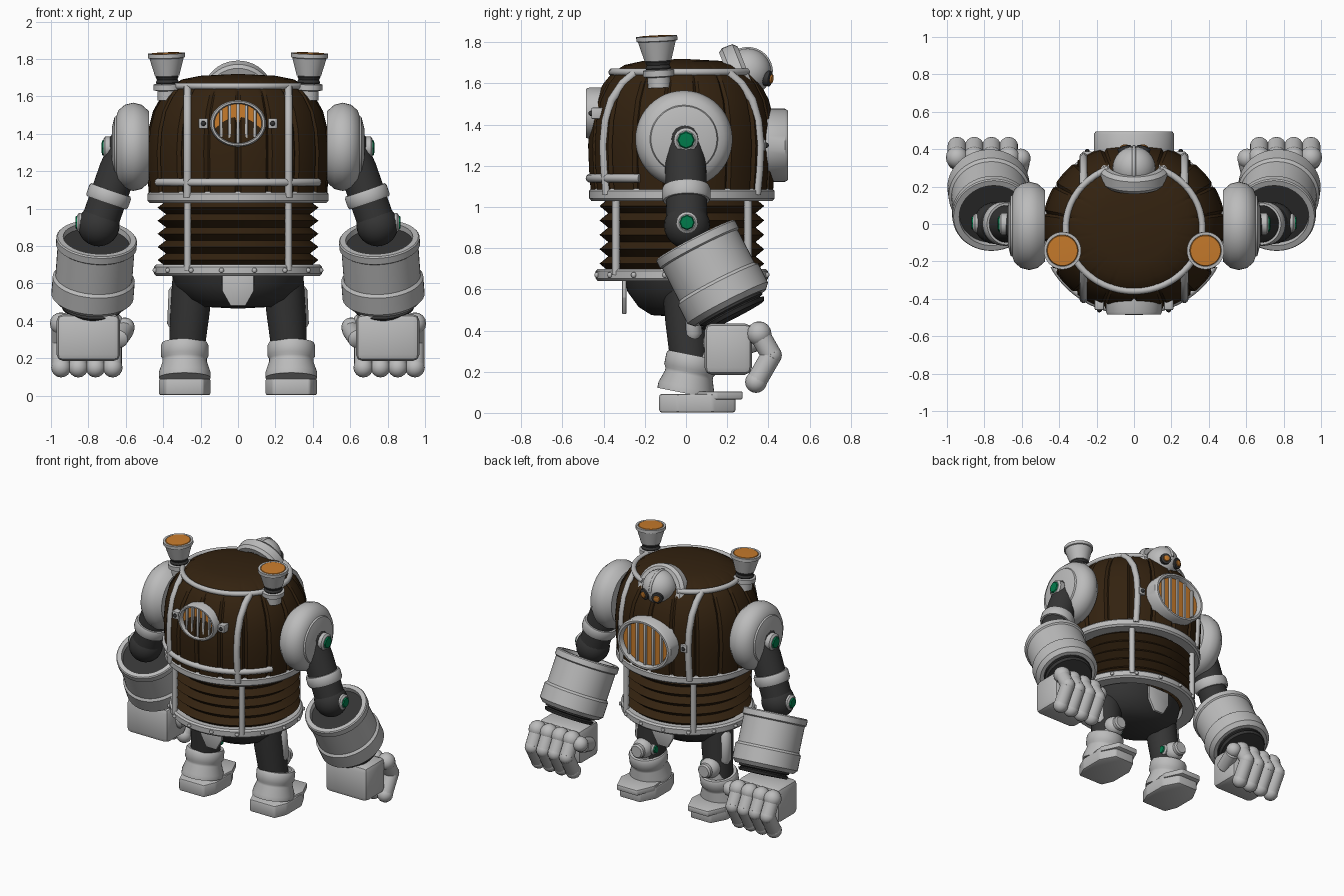
import bpy, bmesh
from math import sin, cos, pi, radians, sqrt
from mathutils import Vector, Matrix

if "Cube" in bpy.data.objects:
    bpy.data.objects.remove(bpy.data.objects["Cube"])


def material(name, rgb):
    m = bpy.data.materials.new(name)
    m.use_nodes = True
    m.diffuse_color = (*rgb, 1)
    m.node_tree.nodes["Principled BSDF"].inputs["Base Color"].default_value = (*rgb, 1)
    return m


STEEL = material("light steel", (.5, .5, .5))
DARK = material("dark rubber", (.035, .035, .035))
WOOD = material("dark wood", (.033, .016, .005))
AMBER = material("amber", (.58, .2, .025))
GREEN = material("green gem", (0, .2, .07))
CY, SY = -.02, .93      # body centre and depth ratio


def finish(name, bm, mat, angle=35):
    bmesh.ops.remove_doubles(bm, verts=bm.verts, dist=.0001)
    bmesh.ops.recalc_face_normals(bm, faces=bm.faces)
    me = bpy.data.meshes.new(name)
    bm.to_mesh(me)
    bm.free()
    me.shade_smooth()
    me.set_sharp_from_angle(angle=radians(angle))
    me.materials.append(mat)
    ob = bpy.data.objects.new(name, me)
    bpy.context.collection.objects.link(ob)
    return ob


def lathe(name, prof, mat, loc=(0, 0, 0), axis=(0, 0, 1), seg=40, sx=1, sy=1,
          closed=False, groove=0):
    """Spin (radius, height) points around an axis; groove cuts plank seams."""
    bm = bmesh.new()
    rows = []
    for r, h in prof:
        row = []
        for i in range(seg):
            a = 2 * pi * i / seg + pi / 2
            k = r * (.965 if groove and i % groove == 0 and r > .36 else 1)
            row.append(bm.verts.new((k * sx * cos(a), k * sy * sin(a), h)))
        rows.append(row)
    pairs = list(zip(rows, rows[1:])) + ([(rows[-1], rows[0])] if closed else [])
    for p, q in pairs:
        for i in range(seg):
            j = (i + 1) % seg
            bm.faces.new((p[i], p[j], q[j], q[i]))
    d = Vector(axis)
    rot = d.to_track_quat('Z', 'Y').to_matrix().to_4x4() if d.xy.length > 0 else Matrix()
    bm.transform(Matrix.Translation(loc) @ rot)
    return finish(name, bm, mat)


def rod(name, a, b, prof, mat, seg=32):
    """Lathe from a to b with heights given as fractions of the length."""
    d = Vector(b) - Vector(a)
    return lathe(name, [(r, t * d.length) for r, t in prof], mat, a, d, seg)


def ball(name, loc, r, mat, seg=24):
    bm = bmesh.new()
    bmesh.ops.create_uvsphere(bm, u_segments=seg, v_segments=seg // 2, radius=r)
    bm.transform(Matrix.Translation(loc))
    return finish(name, bm, mat)


def prism(name, pts, depth, mat, loc, upright=False, bevel=.012):
    """Extrude an outline along z, or along y when upright."""
    bm = bmesh.new()
    f = bm.faces.new([bm.verts.new((x, y, -depth / 2)) for x, y in pts])
    top = bmesh.ops.extrude_face_region(bm, geom=[f])["geom"]
    bmesh.ops.translate(bm, vec=(0, 0, depth),
                        verts=[v for v in top if isinstance(v, bmesh.types.BMVert)])
    bmesh.ops.bevel(bm, geom=bm.edges[:], offset=bevel, segments=2, profile=.5, affect='EDGES')
    if upright:
        bm.transform(Matrix.Rotation(pi / 2, 4, 'X'))
    bm.transform(Matrix.Translation(loc))
    return finish(name, bm, mat)


def box(name, loc, size, mat, bevel=.01):
    x, y, z = (v / 2 for v in size)
    return prism(name, [(-x, -y), (x, -y), (x, y), (-x, y)], 2 * z, mat, loc, bevel=bevel)


def pipe(name, pts, r, mat):
    cu = bpy.data.curves.new(name, 'CURVE')
    cu.dimensions = '3D'
    cu.bevel_depth, cu.bevel_resolution, cu.use_fill_caps = r, 3, True
    sp = cu.splines.new('POLY')
    sp.points.add(len(pts) - 1)
    for p, q in zip(sp.points, pts):
        p.co = (*q, 1)
    cu.materials.append(mat)
    ob = bpy.data.objects.new(name, cu)
    bpy.context.collection.objects.link(ob)
    return ob


def arc(r, z, a0, a1, n=48):
    angles = [radians(a0 + (a1 - a0) * i / n) for i in range(n + 1)]
    return [(r * cos(a), CY + SY * r * sin(a), z) for a in angles]


# Barrel torso, bellows and pelvis
dome = [(.475, 1.06), (.485, 1.18), (.49, 1.3), (.48, 1.42), (.455, 1.52), (.41, 1.6),
        (.365, 1.65), (.3, 1.69), (.2, 1.71), (0, 1.72)]
lathe("barrel_torso", dome, WOOD, (0, CY, 0), seg=180, sy=SY, groove=10)
folds = 5
step = .35 / (2 * folds)
lathe("bellows", [(.43 if i % 2 else .385, .69 + step * i) for i in range(2 * folds + 1)],
      WOOD, (0, CY, 0), seg=64, sy=SY)
lathe("pelvis", [(.36, .67), (.34, .59), (.27, .515), (.19, .475), (0, .465)], DARK,
      (0, CY, 0), seg=48, sy=.78)


def band(name, r, z0, z1):
    b = .012
    lathe(name, [(r - .09, z0), (r - b, z0), (r, z0 + b), (r, z1 - b), (r - b, z1), (r - .09, z1)],
          STEEL, (0, CY, 0), seg=64, sy=SY, closed=True)


band("chest_band", .485, 1.03, 1.09)
band("waist_band", .45, .64, .70)
pipe("back_band", arc(.48, 1.14, 207, 333), .021, STEEL)
pipe("top_ring", arc(.365, 1.655, 112, 428), .018, STEEL)
for i in range(16):
    a = 2 * pi * (i + .5) / 16
    ball("waist_rivet", (.452 * cos(a), CY + SY * .452 * sin(a), .67), .014, STEEL, 10)

# Straps, crotch plates and ovals on the front and back
shield = [(-.085, .09), (-.085, -.01), (-.04, -.09), (.04, -.09), (.085, -.01), (.085, .09)]
for f, side in ((-1, "back"), (1, "face")):
    for s in (-1, 1):
        def on_body(r, z):
            return (s * .27, CY + f * SY * sqrt(r * r - .27 ** 2), z)
        pipe(side + "_torso_strap", [on_body(r, z) for r, z in dome[:7]], .022, STEEL)
        pipe(side + "_waist_strap", [on_body(.438, .67), on_body(.438, 1.06)], .02, STEEL)
    prism(side + "_crotch_plate", shield, .02, STEEL, (0, CY + f * .28, .57), True, .004)

for f, side, rx, rz, z, y in ((-1, "back_vent", .15, .125, 1.455, -.425),
                              (1, "face_grille", .215, .178, 1.3, .435)):
    o = dict(loc=(0, y, z), axis=(0, f, 0), seg=48, sx=rx, sy=rz)
    lathe(side + "_rim", [(.84, -.06), (1, -.06), (1, .045), (.95, .06), (.88, .06), (.84, .045)],
          STEEL, closed=True, **o)
    lathe(side + "_pane", [(.86, -.05), (.86, .025), (0, .025)], AMBER, **o)
    for i in range(-2, 3):
        x = i * rx * .3
        h = 2 * rz * .84 * sqrt(1 - (i * .3 / .84) ** 2)
        box(side + "_bar", (x, y + f * .03, z), (.016, .025, h), STEEL, .004)
    for s in (-1, 1):
        bx = s * (rx + .035)
        by = CY + f * SY * sqrt(.478 ** 2 - bx ** 2)
        box(side + "_bracket", (bx, by, z), (.05, .06, .055), STEEL, .006)
        ball(side + "_bolt", (bx, by + f * .03, z), .014, DARK, 10)

# Head with hood
hood = (0, .27, 1.61)
tilt = (0, .93, .37)
lathe("hood_ring", [(.135, -.05), (.17, -.05), (.185, -.03), (.185, .025), (.165, .045), (.135, .045)],
      STEEL, hood, tilt, closed=True)
lathe("hood_back", [(.15, -.02), (0, -.02)], STEEL, hood, tilt)
head = Vector((0, .3, 1.655))
ball("head", head, .115, STEEL, 32)
pipe("head_crest", [head + Vector((0, .113 * cos(a), .113 * sin(a)))
                    for a in (pi * i / 16 for i in range(15))], .01, STEEL)
for s in (-1, 1):
    e = head + Vector((s * .048, .095, -.03))
    look = (s * .3, 1, -.15)
    lathe("eye_socket", [(.038, -.04), (.038, .015), (.026, .02), (0, .015)], DARK, e, look, 20)
    lathe("eye", [(.026, .01), (.02, .026), (0, .032)], AMBER, e, look, 20)


def gem(name, loc, axis, r):
    lathe(name + "_bezel", [(r * 1.3, -.06), (r * 1.3, 0), (r, .01), (0, .01)], STEEL, loc, axis, 16)
    lathe(name + "_gem", [(r, .005), (r * .8, .018), (0, .02)], GREEN, loc, axis, 8)


capsule = [(0, -.06), (.7, -.03), (1, .05), (1, .95), (.7, 1.03), (0, 1.06)]
foot_outline = [(-.1, -.13), (.1, -.13), (.138, -.04), (.138, .13), (.08, .24), (-.08, .24),
                (-.138, .13), (-.138, -.04)]
for s, side in ((-1, "right_"), (1, "left_")):
    def P(x, y, z):
        return Vector((s * x, y, z))

    # Chimney
    base, up = P(.375, -.13, 1.58), (s * .03, -.05, 1)
    lathe(side + "chimney_base", [(.055, 0), (.055, .05), (.075, .055), (.075, .085), (.05, .09)],
          STEEL, base, up)
    lathe(side + "chimney_neck", [(.055, .08), (.062, .095), (.055, .11), (.062, .125), (.05, .14)],
          DARK, base, up)
    lathe(side + "chimney_cup", [(.05, .13), (.065, .13), (.092, .225), (.1, .228), (.1, .25),
                                 (.085, .25), (.08, .235)], STEEL, base, up)
    lathe(side + "chimney_glow", [(.087, .238), (.08, .252), (0, .254)], AMBER, base, up)

    # Shoulder and upper arm
    lathe(side + "shoulder", [(0, 0), (.19, 0), (.225, .04), (.236, .085), (.225, .13), (.195, .165),
                              (.165, .175), (.16, .185), (.1, .2), (0, .2)],
          STEEL, P(.475, -.01, 1.33), (s, 0, 0), 48)
    a, b = P(.6, -.005, 1.33), P(.745, .005, .91)
    rod(side + "upper_arm", a, b, [(.09, 0), (.1, .3), (.1, 1)], DARK)
    ball(side + "arm_joint", a, .1, DARK)
    rod(side + "arm_band", a, b, [(.09, .55), (.112, .55), (.118, .58), (.118, .68), (.112, .71), (.09, .71)],
        STEEL)
    ball(side + "elbow", b, .112, DARK)
    gem(side + "shoulder", P(.71, 0, 1.325), (s, 0, 0), .046)
    gem(side + "elbow", P(.85, .005, .925), (s, 0, 0), .04)

    # Forearm and wrist
    a, b = P(.755, .045, .84), P(.78, .215, .51)
    rod(side + "forearm", a, b, [(.175, .12), (.18, 0), (.21, 0), (.216, .02), (.216, .12), (.206, .14),
                                 (.206, .62), (.22, .66), (.22, .93), (.195, 1), (0, 1)], STEEL, 48)
    rod(side + "forearm_lining", a, b, [(.18, .08), (0, .08)], DARK)
    rod(side + "wrist", a, b, [(.17, .98), (.17, 1.03), (.15, 1.05), (.17, 1.07), (.16, 1.12), (0, 1.13)], DARK)

    # Fist
    box(side + "palm", P(.8, .205, .31), (.34, .23, .25), STEEL, .035)
    for i in range(4):
        x = .67 + .092 * i
        k = [P(x, .355, .385), P(x, .415, .28), P(x, .34, .15)]
        ball(side + "knuckle", k[0], .06, STEEL, 16)
        for p, q in zip(k, k[1:]):
            rod(side + "finger", p, q, [(r * .05, t) for r, t in capsule], STEEL, 16)
        ball(side + "finger_joint", k[1], .051, STEEL, 16)
        ball(side + "fingertip", k[2], .053, STEEL, 16)
    rod(side + "thumb", P(.64, .2, .3), P(.605, .34, .35), [(r * .05, t) for r, t in capsule], STEEL, 16)
    ball(side + "thumb_tip", P(.605, .35, .365), .053, STEEL, 16)

    # Leg
    a, b = P(.24, -.01, .64), P(.275, .02, .24)
    rod(side + "leg", a, b, [(.11, 0), (.105, .5), (.095, 1)], DARK)
    rod(side + "thigh_plate", P(.325, .02, .585), P(.335, .035, .36),
        [(0, 0), (.03, 0), (.045, .1), (.045, .9), (.03, 1), (0, 1)], STEEL, 12)
    ball(side + "knee", P(.27, .105, .335), .07, STEEL)
    lathe(side + "knee_cap", [(.05, 0), (.05, .075), (.04, .085), (0, .085)], STEEL,
          P(.27, .1, .335), (0, 1, 0), 20)
    rod(side + "shin", P(.275, .07, .34), P(.285, .03, .16), [(.05, 0), (.08, .5), (.08, 1)], STEEL)
    gem(side + "knee", P(.2, .075, .335), (-s, 0, 0), .032)
    lathe(side + "ankle", [(.1, .17), (.12, .17), (.128, .155), (.128, .1), (.118, .085), (.118, .07),
                           (.138, .01), (.138, -.02), (0, -.02)], STEEL,
          P(.285, 0, .115), (0, .2, 1))

    # Foot
    prism(side + "sole", foot_outline, .09, STEEL, P(.285, 0, .047))
    prism(side + "toe_plate", [(-.12, .02), (.12, .02), (.135, .15), (.08, .275), (-.08, .275), (-.135, .15)],
          .04, STEEL, P(.285, 0, .085), bevel=.008)
